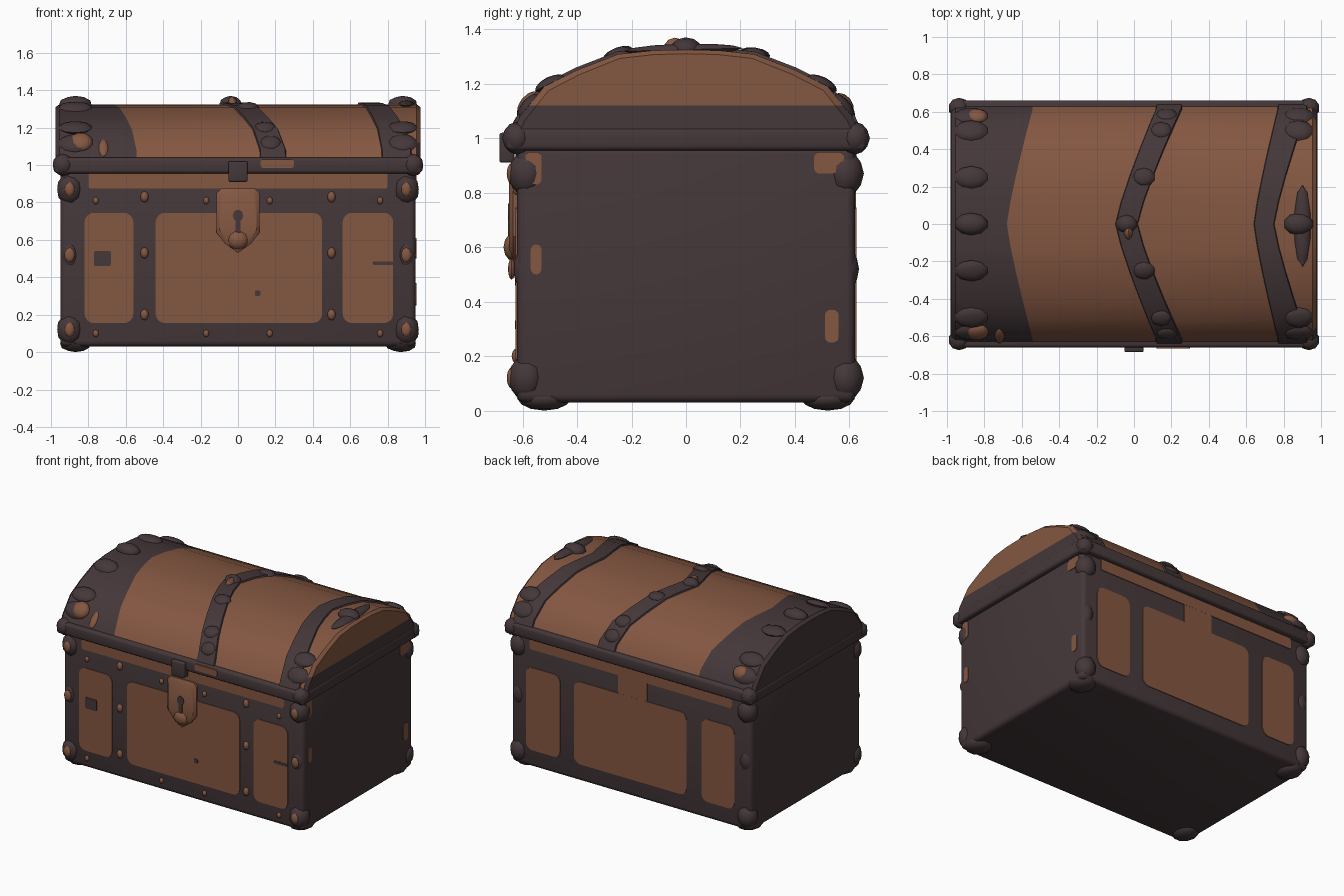
import bpy, bmesh, math
from mathutils import Vector, Matrix

if "Cube" in bpy.data.objects:
    bpy.data.objects.remove(bpy.data.objects["Cube"], do_unlink=True)


def material(name, rgb):
    m = bpy.data.materials.new(name)
    m.use_nodes = True
    m.diffuse_color = (*rgb, 1)
    node = next(n for n in m.node_tree.nodes if n.type == 'BSDF_PRINCIPLED')
    node.inputs["Base Color"].default_value = (*rgb, 1)
    node.inputs["Roughness"].default_value = 0.8
    return m


WOOD = material("brown wood", (0.23, 0.095, 0.053))
IRON = material("dark iron", (0.058, 0.038, 0.041))
made = []


def finish(name, bm, *mats):
    bmesh.ops.recalc_face_normals(bm, faces=bm.faces[:])
    mesh = bpy.data.meshes.new(name)
    bm.to_mesh(mesh)
    bm.free()
    for m in mats:
        mesh.materials.append(m)
    ob = bpy.data.objects.new(name, mesh)
    bpy.context.collection.objects.link(ob)
    made.append(ob)
    return ob


def box(name, lo, hi, bevel, mat):
    lo, hi = Vector(lo), Vector(hi)
    bm = bmesh.new()
    bmesh.ops.create_cube(bm, size=1, matrix=Matrix.Translation((lo + hi) / 2)
                          @ Matrix.Diagonal((*(hi - lo), 1)))
    bmesh.ops.bevel(bm, geom=bm.edges[:], offset=bevel, segments=3, profile=0.5, affect='EDGES')
    return finish(name, bm, mat)


# Wall mappings: (across, up, outward) to world
def front(u, v, d): return (u, -0.62 - d, v)
def back(u, v, d): return (u, 0.62 + d, v)
def left_end(u, v, d): return (0.95 + d, u, v)


def plate(name, wall, u0, u1, v0, v1, r, mat, base=-0.003, top=0.005):
    """Thin panel with rounded corners."""
    bm = bmesh.new()
    corners = [(u1 - r, v1 - r), (u0 + r, v1 - r), (u0 + r, v0 + r), (u1 - r, v0 + r)]
    pts = []
    for q, (cu, cv) in enumerate(corners):
        for s in range(5):
            a = math.pi / 2 * (q + s / 4)
            pts.append((cu + r * math.cos(a), cv + r * math.sin(a)))
    rings = [[bm.verts.new(wall(u, v, d)) for u, v in pts] for d in (base, top)]
    n = len(pts)
    for i in range(n):
        j = (i + 1) % n
        bm.faces.new((rings[0][i], rings[0][j], rings[1][j], rings[1][i]))
    bm.faces.new(rings[0])
    bm.faces.new(rings[1])
    return finish(name, bm, mat)


def bumps(name, items, mat):
    """Flattened low domes; each item is position, normal, (width, height, thickness)."""
    bm = bmesh.new()
    for loc, normal, size in items:
        rot = Vector(normal).to_track_quat('Z', 'Y').to_matrix().to_4x4()
        bmesh.ops.create_icosphere(bm, subdivisions=2, radius=1, matrix=Matrix.Translation(loc)
                                   @ rot @ Matrix.Diagonal((*size, 1)))
    return finish(name, bm, mat)


# Body
box("chest_body", (-0.95, -0.62, 0.03), (0.95, 0.62, 0.97), 0.03, IRON)

# Wood panels between the straps, front and back
for side, wall in (("front", front), ("back", back)):
    for part, u0, u1 in (("right", -0.82, -0.56), ("middle", -0.44, 0.45), ("left", 0.56, 0.83)):
        plate(f"{side}_{part}_panel", wall, u0, u1, 0.155, 0.745, 0.05, WOOD)
    plate(f"{side}_upper_board", wall, -0.8, 0.8, 0.875, 0.965, 0.01, WOOD)
plate("back_strap_gap", back, -0.13, 0.1, 0.72, 0.9, 0.02, WOOD, top=0.0045)

# Worn patches on the straps and the end wall
for u0, u1, v0, v1 in ((-0.57, -0.53, 0.5, 0.61), (0.51, 0.56, 0.25, 0.37),
                       (-0.59, -0.53, 0.83, 0.95), (0.47, 0.58, 0.87, 0.95)):
    plate("worn_end_patch", left_end, u0, u1, v0, v1, 0.02, WOOD)
plate("worn_rim_patch", front, 0.12, 0.3, 0.985, 1.03, 0.015, WOOD, base=0.03, top=0.046)
for u0, u1, v0, v1 in ((-0.77, -0.68, 0.46, 0.54), (0.72, 0.83, 0.465, 0.485), (0.09, 0.12, 0.3, 0.33)):
    plate("iron_mark", front, u0, u1, v0, v1, 0.009, IRON, base=0.002, top=0.008)

# Corner guards, feet and studs
guards, studs, feet = [], [], []
for sx in (-1, 1):
    for sy in (-1, 1):
        for z, grow in ((0.12, 0.0), (0.52, -0.018), (0.87, 0.0)):
            guards.append(((sx * 0.9, sy * 0.585, z), (0, 0, 1), (0.07 + grow, 0.068 + grow, 0.085)))
            if sy < 0:
                studs.append(((sx * 0.9, -0.64, z), (0, -1, 0), (0.028, 0.04, 0.018 + grow / 4)))
        feet.append(((sx * 0.87, sy * 0.52, 0.045), (0, 0, 1), (0.085, 0.1, 0.045)))
    for z in (0.2, 0.53, 0.83):
        studs.append(((sx * 0.5, -0.62, z), (0, -1, 0), (0.022, 0.03, 0.02)))
    for x, z in ((0.17, 0.1), (0.76, 0.1), (0.17, 0.81), (0.76, 0.81)):
        studs.append(((sx * x, -0.62, z), (0, -1, 0), (0.016, 0.02, 0.015)))
bumps("corner_guards", guards, IRON)
bumps("feet", feet, IRON)
bumps("studs", studs, WOOD)

# Latch plate with a pointed lower nose and a keyhole
bm = bmesh.new()
outline = [(-0.115, 0.85), (-0.09, 0.875), (0.09, 0.875), (0.115, 0.85),
           (0.115, 0.64), (0.07, 0.58), (0, 0.53), (-0.07, 0.58), (-0.115, 0.64)]
rings = []
for scale, d in ((1, -0.004), (1, 0.015), (0.85, 0.03)):
    rings.append([bm.verts.new(front(u * scale, 0.72 + (v - 0.72) * scale, d)) for u, v in outline])
for a, b in zip(rings, rings[1:]):
    for i in range(len(a)):
        j = (i + 1) % len(a)
        bm.faces.new((a[i], a[j], b[j], b[i]))
bm.faces.new(rings[0])
bm.faces.new(rings[-1])
finish("latch_plate", bm, WOOD)
bumps("latch_nose", [((0, -0.63, 0.6), (0, -1, 0), (0.06, 0.055, 0.04))], WOOD)
plate("keyhole_top", front, -0.026, 0.026, 0.7, 0.76, 0.025, IRON, base=0.028, top=0.034)
plate("keyhole_slot", front, -0.014, 0.014, 0.63, 0.72, 0.01, IRON, base=0.028, top=0.0335)

# Lid rim and hasp
box("lid_rim", (-0.98, -0.66, 0.955), (0.98, 0.66, 1.04), 0.018, IRON)
box("hasp", (-0.052, -0.685, 0.91), (0.052, -0.63, 1.02), 0.01, IRON)

# Arched lid: columns of boards and slanting straps
half = [(0.645, 1.0), (0.61, 1.08), (0.52, 1.19), (0.4, 1.25), (0.25, 1.308), (0.12, 1.322)]
arch = [(-y, z) for y, z in half] + [(0, 1.325)] + half[::-1]
seams = [(-0.68, -0.54), (-0.1, 0.12), (0.02, 0.26), (0.64, 0.77), (0.75, 0.93)]
column_mats = [1, 1, 0, 1, 0, 1, 0, 0]


def lid_row(y, z):
    t = min(1, abs(y) / 0.62) ** 1.2
    row = [(-0.975, y * 0.97, z - 0.015), (-0.955, y, z)]
    row += [(a + (b - a) * t, y, z) for a, b in seams]
    return row + [(0.955, y, z), (0.975, y * 0.97, z - 0.015)]


bm = bmesh.new()
grid = [[bm.verts.new(p) for p in lid_row(y, z)] for y, z in arch]
straps = []
for a, b in zip(grid, grid[1:]):
    for i, m in enumerate(column_mats):
        f = bm.faces.new((a[i], a[i + 1], b[i + 1], b[i]))
        f.material_index = m
        if i in (3, 5):
            straps.append(f)
bm.faces.new([r[0] for r in grid]).material_index = 1
bm.faces.new([r[-1] for r in grid])
bmesh.ops.recalc_face_normals(bm, faces=bm.faces[:])
bmesh.ops.inset_region(bm, faces=straps, thickness=0.004, depth=0.01, use_even_offset=True)
bmesh.ops.bisect_plane(bm, geom=bm.verts[:] + bm.edges[:] + bm.faces[:],
                       plane_co=(0, 0, 1.12), plane_no=(0, 0, 1))
for f in bm.faces:
    c = f.calc_center_median()
    if c.x > 0.957 and c.z < 1.12:
        f.material_index = 1
finish("arched_lid", bm, WOOD, IRON)


# Iron bosses along the lid straps, and worn spots
def on_arch(x, y, size):
    for (y0, z0), (y1, z1) in zip(arch, arch[1:]):
        if y0 <= y <= y1:
            z = z0 + (z1 - z0) * (y - y0) / (y1 - y0)
            return ((x, y, z), (0, z0 - z1, y1 - y0), size)


bosses = []
for y in (-0.58, -0.5, -0.25, 0, 0.25, 0.5, 0.58):
    thick = 0.045 if y == 0 else 0.025
    bosses.append(on_arch(-0.87, y, (0.09, 0.06, thick)))
    if abs(y) != 0.25:
        bosses.append(on_arch(0.88, y, (0.08, 0.06, thick)))
    bosses.append(on_arch(-0.04 + 0.37 * abs(y), y, (0.06, 0.05, thick)))
for sx in (-1, 1):
    for sy in (-1, 1):
        bosses.append(((sx * 0.935, sy * 0.62, 1.0), (0, 0, 1), (0.058, 0.055, 0.06)))
bumps("lid_bosses", bosses, IRON)
bumps("lid_streak", [on_arch(0.9, -0.01, (0.045, 0.22, 0.022))], IRON)
bumps("worn_lid_spots", [on_arch(-0.84, -0.575, (0.065, 0.06, 0.035)),
                         on_arch(-0.84, 0.575, (0.06, 0.05, 0.035)),
                         on_arch(-0.72, -0.6, (0.025, 0.06, 0.01)),
                         on_arch(-0.03, -0.04, (0.025, 0.045, 0.045))], WOOD)

# Smooth shading with crisp edges
bpy.ops.object.select_all(action='DESELECT')
for ob in made:
    ob.select_set(True)
bpy.context.view_layer.objects.active = made[0]
bpy.ops.object.shade_smooth_by_angle(angle=math.radians(35))
